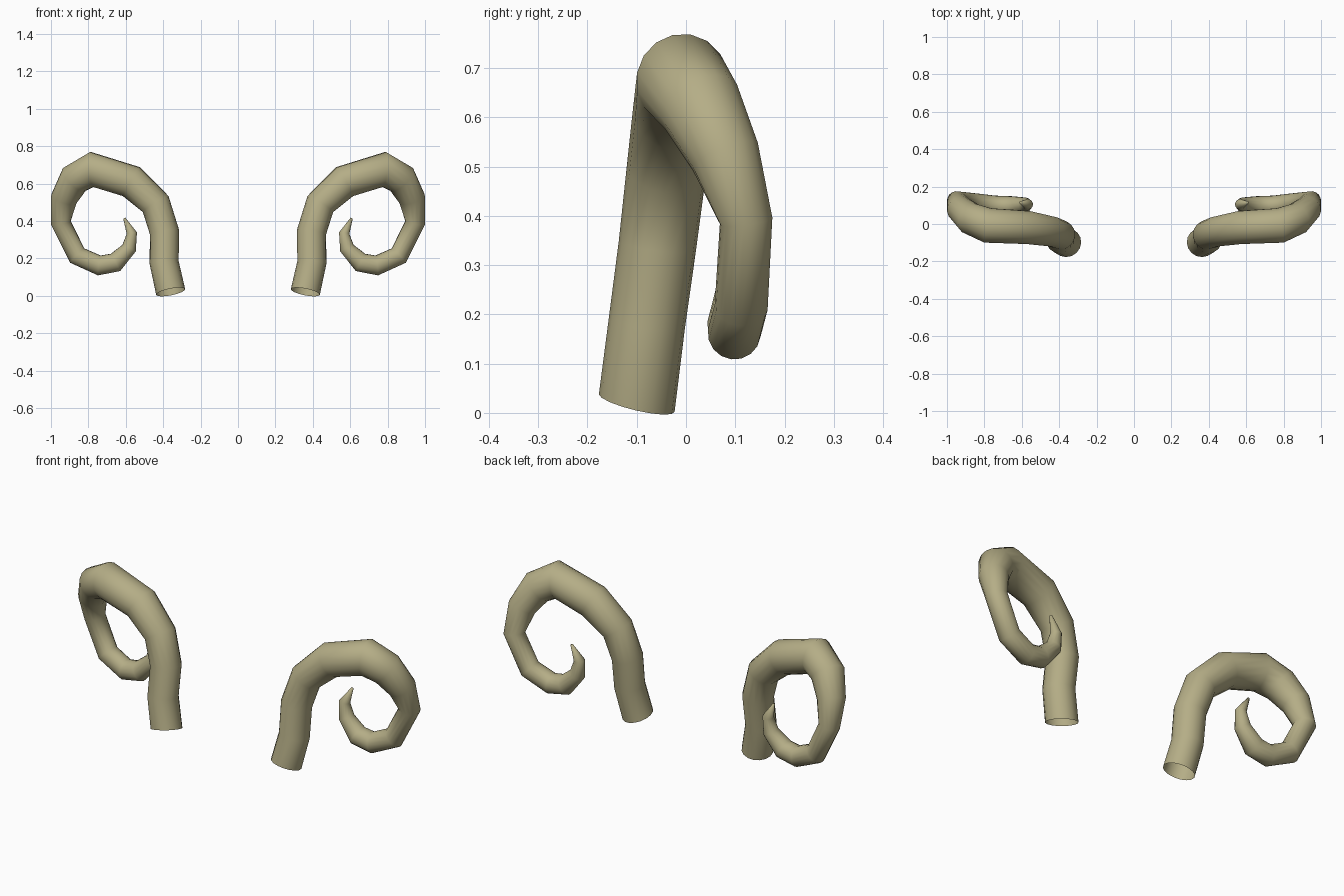
import bpy, bmesh, math
from mathutils import Vector

if "Cube" in bpy.data.objects:
    bpy.data.objects.remove(bpy.data.objects["Cube"])

SIDES = 16
# Right horn centre line: x, y, z, radius
PATH = [
    (0.36, -0.10, 0.02, 0.079), (0.395, -0.08, 0.178, 0.078),
    (0.393, -0.058, 0.34, 0.079), (0.44, -0.04, 0.49, 0.081),
    (0.57, -0.018, 0.61, 0.09), (0.78, -0.008, 0.675, 0.095),
    (0.875, 0.03, 0.622, 0.086), (0.93, 0.08, 0.52, 0.072),
    (0.947, 0.122, 0.39, 0.054), (0.86, 0.112, 0.215, 0.054),
    (0.742, 0.098, 0.162, 0.054), (0.655, 0.096, 0.178, 0.053),
    (0.582, 0.102, 0.255, 0.040), (0.568, 0.105, 0.335, 0.028),
    (0.608, 0.115, 0.415, 0.006),
]

mat = bpy.data.materials.new("horn_bone")
mat.diffuse_color = (0.46, 0.42, 0.24, 1)
mat.use_nodes = True
mat.node_tree.nodes["Principled BSDF"].inputs["Base Color"].default_value = mat.diffuse_color


def make_horn(name, side):
    """Sweep a tapering ring along the path; side = 1 or -1 mirrors in x."""
    bm = bmesh.new()
    pts = [Vector(p[:3]) for p in PATH]
    normal, rings, last_t = Vector((0, -1, 0)), [], None
    for i, p in enumerate(pts):
        if i == 0:
            t = Vector((0.2, 0.24, 1)).normalized()
        elif i == len(pts) - 1:
            t = (p - pts[i - 1]).normalized()
        else:
            t = ((p - pts[i - 1]).normalized() + (pts[i + 1] - p).normalized()).normalized()
        if last_t:
            normal = last_t.rotation_difference(t) @ normal
        normal = (normal - t * normal.dot(t)).normalized()
        last_t = t
        b = t.cross(normal)
        ring = []
        for k in range(SIDES):
            a = 2 * math.pi * k / SIDES
            v = p + (normal * math.cos(a) + b * math.sin(a)) * PATH[i][3]
            ring.append(bm.verts.new((v.x * side, v.y, v.z)))
        rings.append(ring)
    for lo, hi in zip(rings, rings[1:]):
        for k in range(SIDES):
            j = (k + 1) % SIDES
            bm.faces.new((lo[k], lo[j], hi[j], hi[k]))
    # Closed tip, open root
    bm.faces.new(rings[-1])
    bmesh.ops.recalc_face_normals(bm, faces=bm.faces)
    for f in bm.faces:
        f.smooth = True
    me = bpy.data.meshes.new(name)
    bm.to_mesh(me)
    bm.free()
    me.materials.append(mat)
    ob = bpy.data.objects.new(name, me)
    bpy.context.collection.objects.link(ob)


make_horn("right_horn", 1)
make_horn("left_horn", -1)
